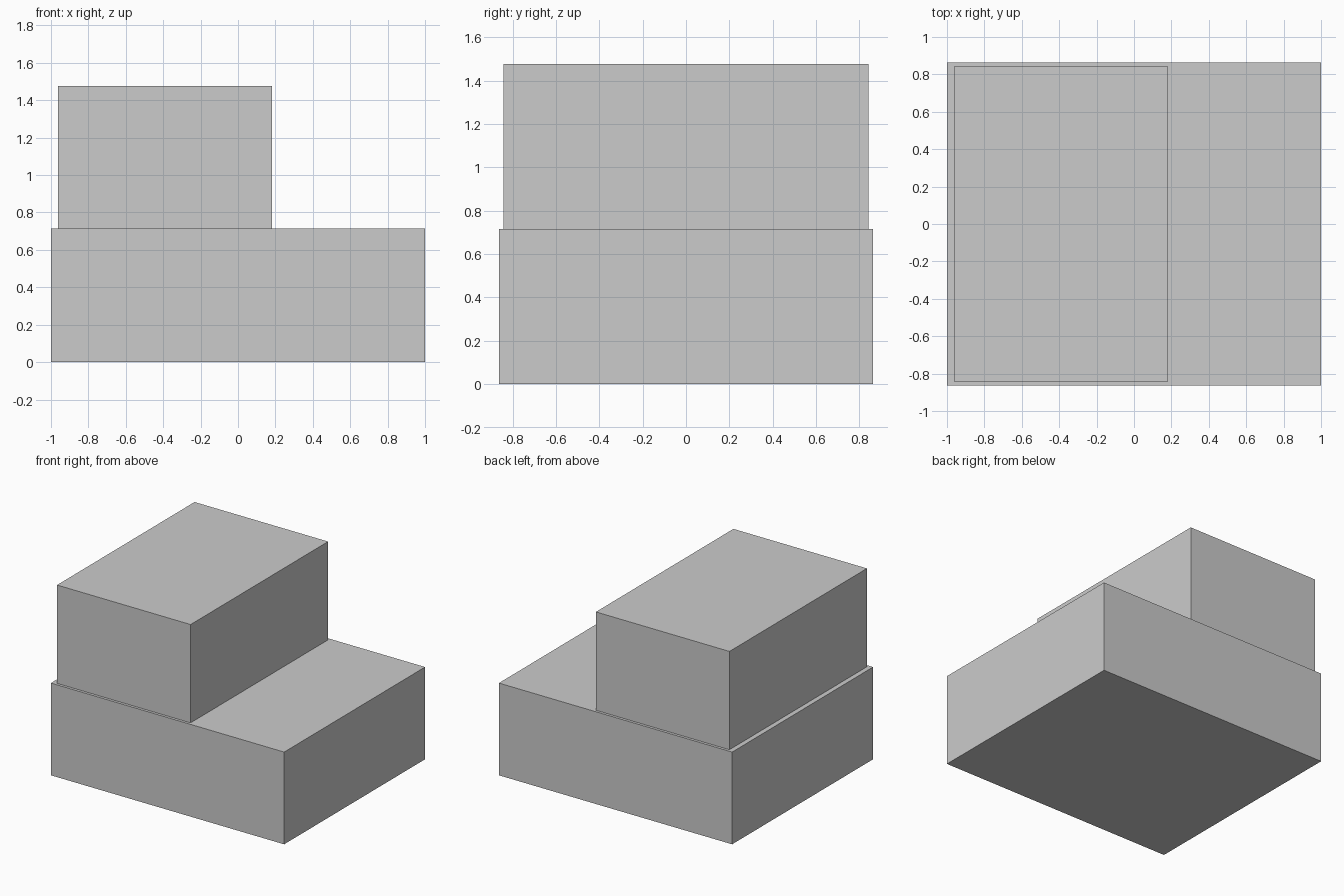
import bpy

if "Cube" in bpy.data.objects:
    bpy.data.objects.remove(bpy.data.objects["Cube"])


def block(name, x, y, z):
    """Box spanning the (min, max) range on each axis."""
    bpy.ops.mesh.primitive_cube_add(size=1)
    obj = bpy.context.object
    obj.name = name
    obj.location = [(a + b) / 2 for a, b in (x, y, z)]
    obj.scale = [b - a for a, b in (x, y, z)]
    bpy.ops.object.transform_apply(location=True, rotation=False, scale=True)
    return obj


# Wide lower block
block("lower_block", (-1, 1), (-0.863, 0.863), (0, 0.715))

# Upper block set towards the left side
block("upper_block", (-0.962, 0.183), (-0.842, 0.842), (0.715, 1.477))
